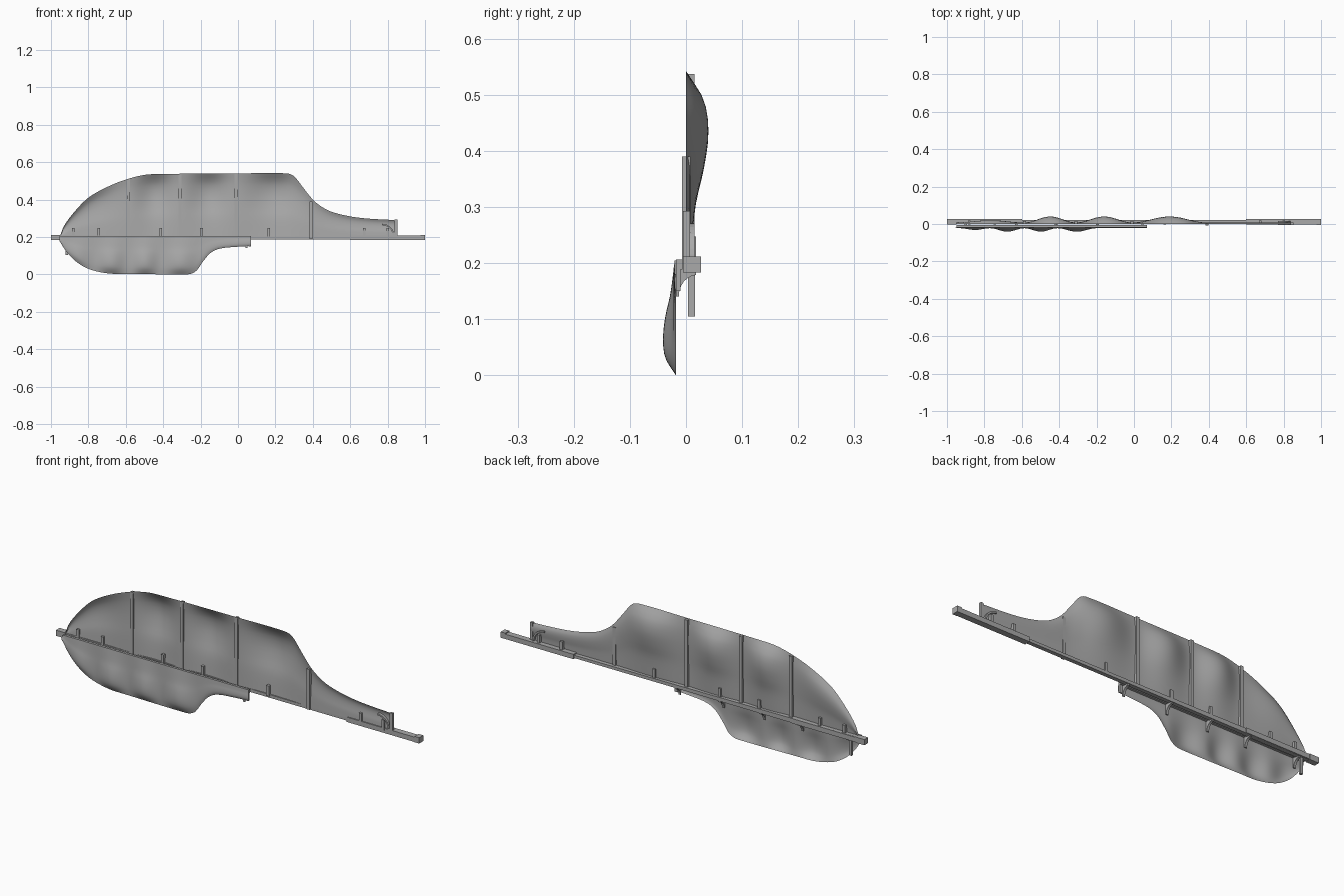
import bpy, bmesh, math
from mathutils import Vector

cube = bpy.data.objects.get("Cube")
if cube:
    bpy.data.objects.remove(cube, do_unlink=True)

grey = bpy.data.materials.new("plain grey")
grey.use_nodes = True
grey.diffuse_color = (0.4, 0.4, 0.4, 1)
grey.node_tree.nodes["Principled BSDF"].inputs["Base Color"].default_value = (0.4, 0.4, 0.4, 1)


def finish(name, bm, smooth=False):
    mesh = bpy.data.meshes.new(name)
    bm.to_mesh(mesh)
    bm.free()
    mesh.materials.append(grey)
    for p in mesh.polygons:
        p.use_smooth = smooth
    obj = bpy.data.objects.new(name, mesh)
    bpy.context.collection.objects.link(obj)
    return obj


def prism(name, profile, axis, low, high):
    """Extrude a closed profile along x or y."""
    bm = bmesh.new()
    place = (lambda p, d: (d, *p)) if axis == "x" else (lambda p, d: (p[0], d, p[1]))
    a = [bm.verts.new(place(p, low)) for p in profile]
    b = [bm.verts.new(place(p, high)) for p in profile]
    bm.faces.new(a)
    bm.faces.new(b[::-1])
    for i in range(len(a)):
        j = (i + 1) % len(a)
        bm.faces.new((a[i], b[i], b[j], a[j]))
    bmesh.ops.recalc_face_normals(bm, faces=bm.faces)
    return finish(name, bm)


def box(name, x, y, z):
    return prism(name, [(y[0], z[0]), (y[1], z[0]), (y[1], z[1]), (y[0], z[1])], "x", *x)


def sample(points, x):
    """Smooth interpolation through a list of (position, value)."""
    if x <= points[0][0]:
        return points[0][1]
    n = len(points)
    slope = lambda i: ((points[min(i + 1, n - 1)][1] - points[max(i - 1, 0)][1])
                       / (points[min(i + 1, n - 1)][0] - points[max(i - 1, 0)][0]))
    for i in range(n - 1):
        (x0, y0), (x1, y1) = points[i], points[i + 1]
        if x <= x1:
            h, t = x1 - x0, (x - x0) / (x1 - x0)
            return ((1 + 2 * t) * (1 - t) ** 2 * y0 + t * (1 - t) ** 2 * h * slope(i)
                    + t * t * (3 - 2 * t) * y1 + t * t * (t - 1) * h * slope(i + 1))
    return points[-1][1]


def sail(name, edge, root, bays, belly, y0, side, columns=120, rows=16):
    """Cloth between a straight root and a curved edge, billowing in each bay."""
    bm = bmesh.new()
    grid = []
    x0, x1 = edge[0][0], edge[-1][0]
    for i in range(columns + 1):
        x = x0 + (x1 - x0) * i / columns
        z_edge, fill = sample(edge, x), 0.2
        for a, b, amount in bays:
            if a <= x <= b:
                fill += amount * math.sin(math.pi * (x - a) / (b - a)) ** 2
        grid.append([bm.verts.new((x, y0 + side * fill * sample(belly, j / rows),
                                   root + (z_edge - root) * j / rows))
                     for j in range(rows + 1)])
    for a, b in zip(grid, grid[1:]):
        for j in range(rows):
            bm.faces.new((a[j], b[j], b[j + 1], a[j + 1]))
    return finish(name, bm, True)


# Sails
upper_edge = [(-0.95, 0.21), (-0.93, 0.26), (-0.87, 0.34), (-0.8, 0.41), (-0.7, 0.467),
              (-0.6, 0.507), (-0.5, 0.532), (-0.4, 0.537), (0, 0.54), (0.26, 0.54), (0.3, 0.525),
              (0.34, 0.475), (0.4, 0.4), (0.45, 0.36), (0.5, 0.335), (0.6, 0.31), (0.7, 0.298),
              (0.85, 0.29)]
belly = [(0, 0.008), (0.3, 0.017), (0.5, 0.032), (0.68, 0.04), (0.84, 0.033), (0.94, 0.014), (1, 0)]
sail("upper_sail", upper_edge, 0.2,
     [(-0.95, -0.585, 0.3), (-0.585, -0.31, 0.8), (-0.31, -0.01, 0.8), (-0.01, 0.39, 0.8)],
     belly, 0, 1)

lower_edge = [(-0.955, 0.18), (-0.92, 0.125), (-0.87, 0.072), (-0.8, 0.03), (-0.7, 0.006),
              (-0.6, 0.003), (-0.28, 0), (-0.25, 0.004), (-0.22, 0.022), (-0.19, 0.065),
              (-0.15, 0.112), (-0.1, 0.137), (0, 0.148), (0.07, 0.152)]
lower_belly = [(0, 0.002), (0.3, 0.01), (0.5, 0.019), (0.7, 0.023), (0.86, 0.018), (1, 0)]
sail("lower_sail", lower_edge, 0.205,
     [(-0.93, -0.77, 0.4), (-0.77, -0.585, 0.8), (-0.585, -0.41, 0.8), (-0.41, -0.2, 0.8)],
     lower_belly, -0.018, -1)

# Main spar: square ends and a slim tapering middle
taper = [(-0.96, 0.184), (0.07, 0.187), (0.6, 0.187), (0.6, 0.201), (0.07, 0.203), (-0.96, 0.21)]
prism("main_spar", taper, "y", 0.002, 0.022)
box("bow_block", (-1, -0.95), (-0.002, 0.027), (0.183, 0.211))
box("bow_spar", (-0.95, -0.6), (0, 0.026), (0.185, 0.209))
box("stern_spar", (0.6, 1), (-0.003, 0.027), (0.183, 0.207))
box("stern_cap", (0.975, 1), (-0.005, 0.027), (0.183, 0.212))

# Lower spar and its end post
box("lower_spar", (-0.95, 0.07), (-0.018, -0.006), (0.188, 0.206))
box("lower_end_post", (0.055, 0.07), (-0.018, -0.01), (0.15, 0.206))

# Upright battens on the upper sail
for number, (x, top, y) in enumerate([(-0.585, 0.51, 0), (-0.31, 0.535, 0),
                                      (-0.01, 0.537, 0), (0.39, 0.39, -0.007)], 1):
    box(f"batten_{number}", (x - 0.008, x + 0.008), (y, y + 0.015), (0.19, top))

# Pegs standing on the spar
for number, x in enumerate([-0.88, -0.745, -0.413, -0.195, 0.165, 0.675, 0.8], 1):
    box(f"peg_{number}", (x - 0.007, x + 0.007), (-0.004, 0.018), (0.195, 0.247))

# Curved knees that hang the lower sail
knee = [(-0.018, 0.188), (0.018, 0.188), (0.018, 0.179)]
knee += [(0.018 - 0.031 * math.sin(a), 0.14 + 0.038 * math.cos(a))
         for a in [math.pi / 2 * k / 6 for k in range(1, 7)]] + [(-0.018, 0.14)]
for number, x in enumerate([-0.9, -0.63, -0.42, -0.195, 0.045], 1):
    prism(f"knee_{number}", knee, "x", x - 0.006, x + 0.006)
box("bow_post", (-0.922, -0.908), (0.004, 0.016), (0.105, 0.195))

# Tail post and curved brace
box("tail_post", (0.838, 0.852), (-0.005, 0.007), (0.195, 0.293))
arc = [math.pi / 2 * k / 10 for k in range(11)]
brace = ([(0.77 + 0.066 * math.sin(a), 0.205 + 0.066 * math.cos(a)) for a in arc]
         + [(0.77 + 0.058 * math.sin(a), 0.205 + 0.058 * math.cos(a)) for a in reversed(arc)])
prism("tail_brace", brace, "y", -0.005, 0.015)
